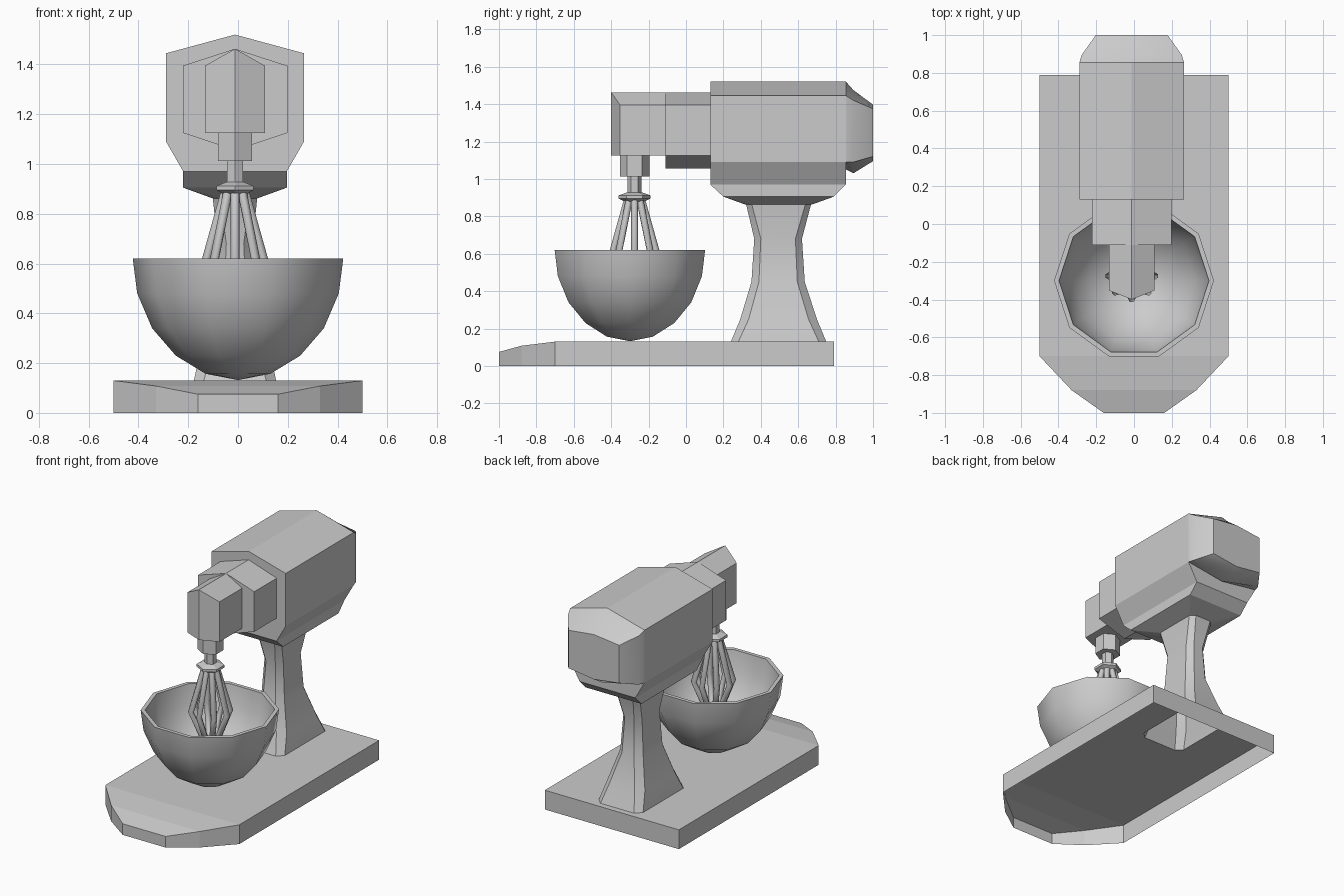
import bpy, bmesh, math

if "Cube" in bpy.data.objects:
    bpy.data.objects.remove(bpy.data.objects["Cube"])

CX = -0.012            # head and column sit slightly off centre
WY = -0.275            # whisk axis


def mesh(name, polys, smooth=0):
    """Object from a list of polygons, merging shared points."""
    bm = bmesh.new()
    for p in polys:
        bm.faces.new([bm.verts.new(v) for v in p])
    bmesh.ops.remove_doubles(bm, verts=bm.verts, dist=1e-4)
    bmesh.ops.recalc_face_normals(bm, faces=bm.faces)
    me = bpy.data.meshes.new(name)
    bm.to_mesh(me)
    bm.free()
    ob = bpy.data.objects.new(name, me)
    bpy.context.collection.objects.link(ob)
    if smooth:
        bpy.ops.object.select_all(action='DESELECT')
        ob.select_set(True)
        bpy.context.view_layer.objects.active = ob
        bpy.ops.object.shade_smooth_by_angle(angle=math.radians(smooth))
    return ob


def loft(rings, start=False, end=False, closed=True):
    polys = []
    for a, b in zip(rings, rings[1:]):
        n = len(a)
        for i in range(n if closed else n - 1):
            j = (i + 1) % n
            polys.append([a[i], a[j], b[j], b[i]])
    if start:
        polys.append(rings[0])
    if end:
        polys.append(rings[-1])
    return polys


def rect(hx, y0, y1, z, c=0.0, cx=CX):
    """Horizontal rectangle with chamfered corners, 8 points."""
    q = [(hx, y0 + c), (hx, y1 - c), (hx - c, y1), (c - hx, y1),
         (-hx, y1 - c), (-hx, y0 + c), (c - hx, y0), (hx - c, y0)]
    return [(x + cx, y, z) for x, y in q]


def section(half, y):
    """Mirrored upright section from (half width, z) points, top to bottom."""
    right = [(CX + x, y, z) for x, z in half]
    left = [(CX - x, y, z) for x, z in reversed(half) if x > 0]
    return right + left


def turned(profile, n, cx, cy, phase=0.0):
    return [[(cx + r * math.cos(phase + math.tau * i / n),
              cy + r * math.sin(phase + math.tau * i / n), z)
             for i in range(n)] for r, z in profile]


# Base: open-bottomed tray with sloping nose and a hole under the column
foot = rect(0.165, 0.24, 0.75, 0.13, 0.04)
deck = loft([rect(0.5, -0.7, 0.79, 0.13, 0, 0), foot])
nose = [(0.5, -0.7, 0.13), (0.33, -0.88, 0.108), (0.16, -1.0, 0.075)]
deck += loft([[(-x, y, z), (x, y, z)] for x, y, z in nose], closed=False)
right = [(0.5, 0.79, 0.13)] + nose
rim = right + [(-x, y, z) for x, y, z in reversed(right)]
deck += loft([rim, [(x, y, 0) for x, y, z in rim]])
mesh("base", deck)

# Flared column
mesh("column", loft([
    foot,
    rect(0.14, 0.29, 0.70, 0.25, 0.045),
    rect(0.085, 0.35, 0.635, 0.45, 0.04),
    rect(0.07, 0.365, 0.62, 0.68, 0.035),
    rect(0.09, 0.32, 0.67, 0.87, 0.03)]), 35)

# Motor housing and its tapering underside
mesh("motor_housing", loft([section(
    [(0, 1.52), (0.277, 1.445), (0.277, 1.09), (0.208, 0.97)], y)
    for y in (0.13, 0.855)], True, True))
mesh("housing_underside", loft([
    rect(0.208, 0.13, 0.855, 0.97), rect(0.208, 0.20, 0.79, 0.905),
    rect(0.09, 0.32, 0.67, 0.862, 0.03)], True, True))

# Rounded rear cap
mesh("rear_cap", loft([
    section([(0, 1.52), (0.277, 1.445), (0.277, 1.09), (0, 1.05)], 0.855),
    section([(0, 1.475), (0.265, 1.42), (0.265, 1.09), (0, 1.03)], 0.895),
    section([(0, 1.397), (0.19, 1.375), (0.19, 1.12), (0, 1.095)], 1.0)],
    True, True), 50)

# Arm and pointed head
arm = [(0, 1.463), (0.21, 1.395), (0.21, 1.125), (0, 1.055)]
mesh("arm", loft([section(arm, 0.14), section(arm, -0.11)], True, True))
tip = [(0, 1.463), (0.12, 1.395), (0.12, 1.125), (0, 1.125)]
front = [(x, -0.40 if abs(x - CX) < 0.01 else -0.352, z)
         for x, y, z in section(tip, 0)]
head = loft([section(tip, -0.05), front])
head += [[front[0], front[1], front[2], front[3]],
         [front[3], front[4], front[5], front[0]]]
mesh("mixer_head", head)

# Drive socket, shaft and whisk collar, all six-sided
turn = math.pi / 6
for name, prof in {
    "drive_socket": [(0.079, 1.15), (0.079, 1.012)],
    "whisk_shaft": [(0.037, 1.03), (0.037, 0.90)],
    "whisk_collar": [(0.04, 0.928), (0.085, 0.912),
                     (0.085, 0.895), (0.055, 0.88)],
}.items():
    mesh(name, loft(turned(prof, 6, CX, WY, turn), True, True))

# Whisk: four crossed wire loops give eight wires
cu = bpy.data.curves.new("whisk_wires", 'CURVE')
cu.dimensions = '3D'
cu.bevel_depth = 0.019
cu.bevel_resolution = 1
half = [(0.04, 0.89), (0.122, 0.60), (0.05, 0.42), (0, 0.39)]
path = half + [(-r, z) for r, z in reversed(half[:-1])]
for k in range(4):
    a = k * math.pi / 4
    sp = cu.splines.new('POLY')
    sp.points.add(len(path) - 1)
    for p, (r, z) in zip(sp.points, path):
        p.co = (CX + r * math.cos(a), WY + r * math.sin(a), z, 1)
wires = bpy.data.objects.new("whisk_wires", cu)
bpy.context.collection.objects.link(wires)
bpy.ops.object.select_all(action='DESELECT')
wires.select_set(True)
bpy.context.view_layer.objects.active = wires
bpy.ops.object.convert(target='MESH')

# Ten-sided bowl, outside then inside wall
bowl = [(0, 0.132), (0.13, 0.157), (0.25, 0.23), (0.345, 0.34),
        (0.405, 0.48), (0.423, 0.62), (0.397, 0.62), (0.38, 0.485),
        (0.325, 0.355), (0.237, 0.25), (0.122, 0.182), (0, 0.16)]
mesh("bowl", loft(turned(bowl, 10, 0.0, -0.3)), 40)
